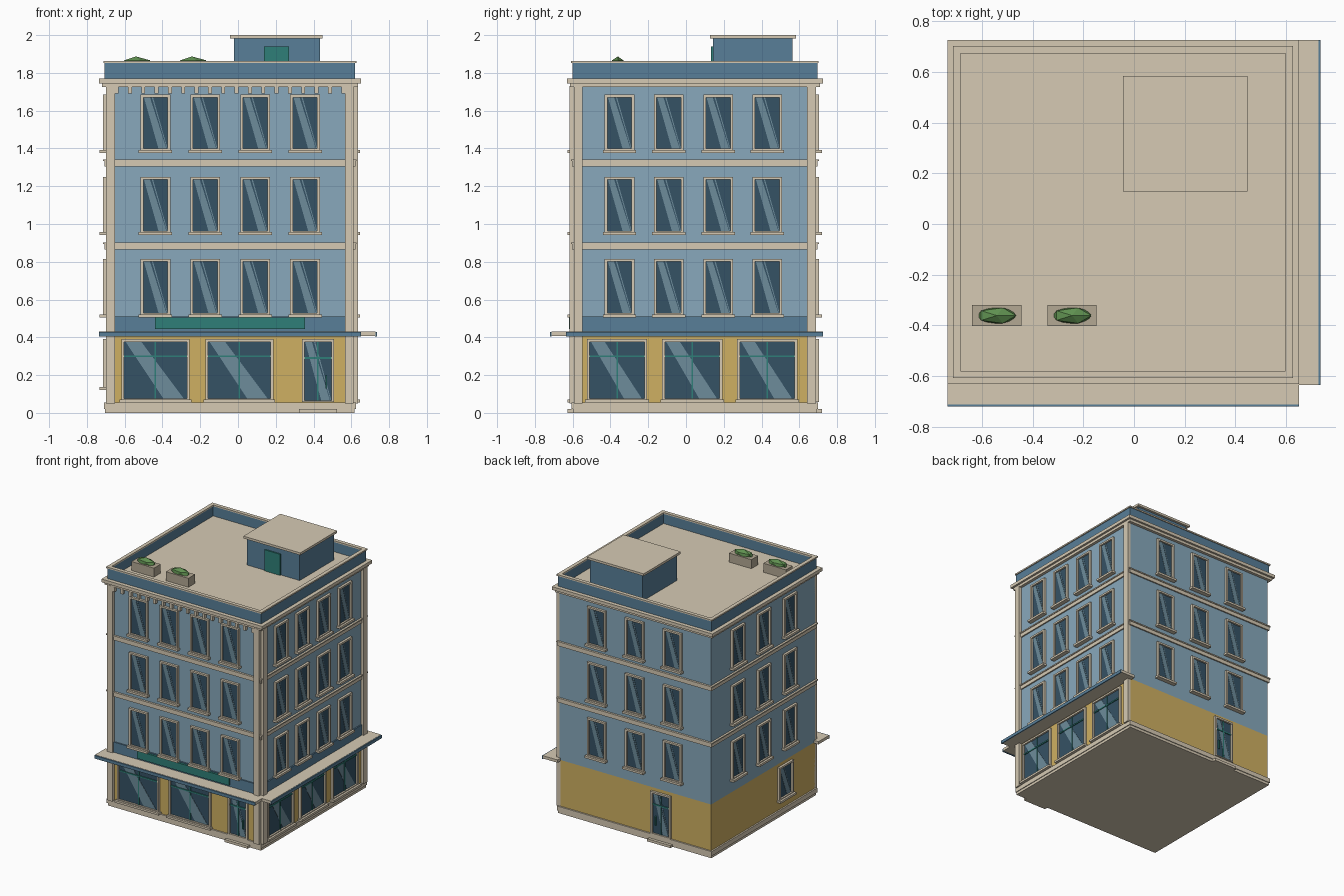
import bpy, bmesh
from mathutils import Vector

if "Cube" in bpy.data.objects:
    bpy.data.objects.remove(bpy.data.objects["Cube"])

X0, X1, Y0, Y1 = -0.698, 0.612, -0.593, 0.687      # wall planes
CX, CY = (X0 + X1) / 2, (Y0 + Y1) / 2


def material(name, hexa):
    m = bpy.data.materials.new(name)
    c = [int(hexa[i:i + 2], 16) / 255 for i in (0, 2, 4)]
    m.diffuse_color = [((v + 0.055) / 1.055) ** 2.4 for v in c] + [1]
    m.use_nodes = True
    m.node_tree.nodes["Principled BSDF"].inputs["Base Color"].default_value = m.diffuse_color
    return m


BLUE = material("wall_blue", "88A9BC")
SLATE = material("slate_blue", "587F99")
OCHRE = material("ochre", "CFB062")
CREAM = material("cream", "D6CAB4")
GLASS = material("glass", "355265")
SHINE = material("glass_shine", "6D8C9B")
TEAL = material("teal", "2F7F78")
GREEN = material("leaf_green", "5F9050")
STONE = material("planter_stone", "B4A994")


class Part:
    """One named object collected from boxes and prisms."""

    def __init__(self, name, mat):
        self.name, self.mat, self.bm = name, mat, bmesh.new()

    def prism(self, pts, offset):
        a = [self.bm.verts.new(p) for p in pts]
        b = [self.bm.verts.new(Vector(p) + Vector(offset)) for p in pts]
        n = len(pts)
        self.bm.faces.new(a)
        self.bm.faces.new(b[::-1])
        for i in range(n):
            self.bm.faces.new((a[i], b[i], b[(i + 1) % n], a[(i + 1) % n]))

    def box(self, x0, x1, y0, y1, z0, z1):
        self.prism([(x0, y0, z0), (x1, y0, z0), (x1, y1, z0), (x0, y1, z0)], (0, 0, z1 - z0))

    def slab(self, out, z0, z1):
        self.box(X0 - out, X1 + out, Y0 - out, Y1 + out, z0, z1)

    def ring(self, out, inner, z0, z1):
        a, b, c, d = X0 - out, X1 + out, Y0 - out, Y1 + out
        t = out - inner
        self.box(a, b, c, c + t, z0, z1)
        self.box(a, b, d - t, d, z0, z1)
        self.box(a, a + t, c + t, d - t, z0, z1)
        self.box(b - t, b, c + t, d - t, z0, z1)

    def wall(self, side, u0, u1, z0, z1, d0, d1):
        """Box on a facade: u along the wall, d outward from it."""
        self.quad(side, [(u0, z0), (u1, z0), (u1, z1), (u0, z1)], d0, d1)

    def quad(self, side, uz, d0, d1):
        p0 = [place(side, u, d0, z) for u, z in uz]
        self.prism(p0, place(side, 0, d1, 0) - place(side, 0, d0, 0))

    def finish(self):
        bmesh.ops.recalc_face_normals(self.bm, faces=self.bm.faces)
        me = bpy.data.meshes.new(self.name)
        self.bm.to_mesh(me)
        self.bm.free()
        me.materials.append(self.mat)
        ob = bpy.data.objects.new(self.name, me)
        bpy.context.collection.objects.link(ob)


def place(side, u, d, z):
    return Vector({"front": (u, Y0 - d, z), "back": (u, Y1 + d, z),
                   "right": (X1 + d, u, z), "left": (X0 - d, u, z)}[side])


parts = []


def part(name, mat):
    parts.append(Part(name, mat))
    return parts[-1]


# walls, plinth and string courses
part("ground_floor_wall", OCHRE).slab(0, 0.02, 0.415)
part("upper_wall", BLUE).slab(0, 0.415, 1.75)
plinth = part("plinth", CREAM)
plinth.slab(0.006, 0, 0.02)
plinth.slab(0.012, 0.02, 0.055)
bands = part("floor_bands", CREAM)
for z in (0.865, 1.305):
    bands.slab(0.010, z, z + 0.028)
    bands.slab(0.016, z + 0.028, z + 0.037)

# pilasters on the two street sides
pil = part("corner_pilasters", CREAM)
for side, a, b in (("front", X0, X1), ("right", Y0, Y1)):
    pil.wall(side, a, a + 0.046, 0.05, 1.73, -0.01, 0.024)
    pil.wall(side, b - 0.046, b, 0.05, 1.73, -0.01, 0.024)

# cornice and dentils
cornice = part("cornice", CREAM)
cornice.slab(0.022, 1.725, 1.745)
cornice.slab(0.038, 1.745, 1.77)
dentils = part("dentils", CREAM)
for i in range(18):
    u = X0 + 0.055 + i * (X1 - X0 - 0.11) / 17
    dentils.wall("front", u - 0.01, u + 0.01, 1.69, 1.726, -0.005, 0.024)

# parapet and roof
part("parapet", SLATE).ring(0.008, -0.010, 1.768, 1.852)
part("parapet_cap", CREAM).ring(0.015, -0.014, 1.852, 1.863)
part("roof_deck", CREAM).slab(-0.009, 1.75, 1.775)

# canopy with painted fascia, dark band above it and blank sign board
canopy = part("canopy", CREAM)
canopy.box(-0.735, 0.65, -0.712, Y0 + 0.01, 0.408, 0.43)
canopy.box(X1 - 0.01, 0.727, -0.635, 0.725, 0.408, 0.43)
fascia = part("canopy_fascia", SLATE)
fascia.box(-0.735, 0.65, -0.72, -0.711, 0.404, 0.428)
fascia.box(0.726, 0.735, -0.635, 0.725, 0.404, 0.428)
over = part("band_over_canopy", SLATE)
over.wall("front", X0 + 0.046, X1 - 0.046, 0.43, 0.51, -0.01, 0.01)
over.wall("right", Y0 + 0.046, Y1 - 0.046, 0.43, 0.51, -0.01, 0.01)
part("sign_board", TEAL).wall("front", -0.44, 0.355, 0.445, 0.505, 0, 0.026)

# windows and doors
frames, sills = part("window_frames", CREAM), part("window_sills", CREAM)
glass, shine = part("window_glass", GLASS), part("glass_shine", SHINE)
bars, steps = part("shop_bars", TEAL), part("door_steps", CREAM)


def opening(side, c, w, z0, z1, sill=True, t=0.014):
    a, b = c - w / 2, c + w / 2
    frames.wall(side, a, a + t, z0, z1, -0.01, 0.018)
    frames.wall(side, b - t, b, z0, z1, -0.01, 0.018)
    frames.wall(side, a + t, b - t, z1 - t, z1, -0.01, 0.018)
    frames.wall(side, a + t, b - t, z0, z0 + t * 0.6, -0.01, 0.018)
    glass.wall(side, a + t, b - t, z0 + t * 0.6, z1 - t, -0.01, 0.004)
    if sill:
        sills.wall(side, a - 0.01, b + 0.01, z0 - 0.014, z0 + 0.002, -0.01, 0.034)
    # diagonal reflections, leaning the same way seen from outside
    s = 1 if side in ("front", "right") else -1
    h, lo, hi = w / 2 - t, z0 + t * 0.6, z1 - t
    for t0, t1, b0, b1 in ((-0.95, -0.45, 0.25, 0.9), (-0.3, -0.2, 0.94, 1.0)):
        if w > 0.2 and t0 > -0.5:
            continue
        shine.quad(side, [(c + s * h * b0, lo), (c + s * h * b1, lo),
                          (c + s * h * t1, hi), (c + s * h * t0, hi)], 0.003, 0.006)


def shop_bars(side, c, w, z0, z1, zt=0.3):
    bars.wall(side, c - w / 2 + 0.014, c + w / 2 - 0.014, zt - 0.005, zt + 0.005, 0, 0.011)
    bars.wall(side, c - 0.004, c + 0.004, z0 + 0.008, z1 - 0.014, 0, 0.010)


columns = {"front": [-0.437 + 0.264 * i for i in range(4)],
           "right": [-0.352 + 0.261 * i for i in range(4)],
           "back": [CX + 0.3275 * i for i in (-1, 0, 1)],
           "left": [CY + 0.32 * i for i in (-1, 0, 1)]}
for side, us in columns.items():
    for u in us:
        for k in range(3):
            z = 0.52 + 0.435 * k
            opening(side, u, 0.157, z, z + 0.295)

for side, w, us in (("front", 0.36, (-0.437, 0.007)), ("right", 0.318, (-0.365, 0.033, 0.43))):
    for u in us:
        opening(side, u, w, 0.068, 0.39)
        shop_bars(side, u, w, 0.068, 0.39)
opening("left", -0.22, 0.175, 0.135, 0.39)

for side, u in (("front", 0.423), ("back", -0.27)):
    opening(side, u, 0.17, 0.057, 0.39, sill=False)
    shop_bars(side, u, 0.17, 0.057, 0.39, 0.29)
    bars.wall(side, u + 0.04, u + 0.048, 0.13, 0.20, 0, 0.016)
    steps.wall(side, u - 0.1, u + 0.1, 0, 0.02, -0.01, 0.034)

# rooftop stair house
part("stair_house", SLATE).box(-0.022, 0.433, 0.142, 0.565, 1.77, 1.982)
part("stair_house_roof", CREAM).box(-0.043, 0.448, 0.128, 0.583, 1.982, 2.0)
part("stair_house_door", TEAL).box(0.137, 0.27, 0.132, 0.145, 1.775, 1.94)

# planters with low-poly bushes
planters, bushes = part("planters", STONE), part("bushes", GREEN)
for x in (-0.541, -0.244):
    planters.box(x - 0.097, x + 0.097, -0.402, -0.32, 1.772, 1.845)
    new = bmesh.ops.create_icosphere(bushes.bm, subdivisions=1, radius=1)["verts"]
    for v in new:
        v.co = Vector((x + v.co.x * 0.085, -0.361 + v.co.y * 0.036, 1.85 + v.co.z * 0.037))

for p in parts:
    p.finish()
